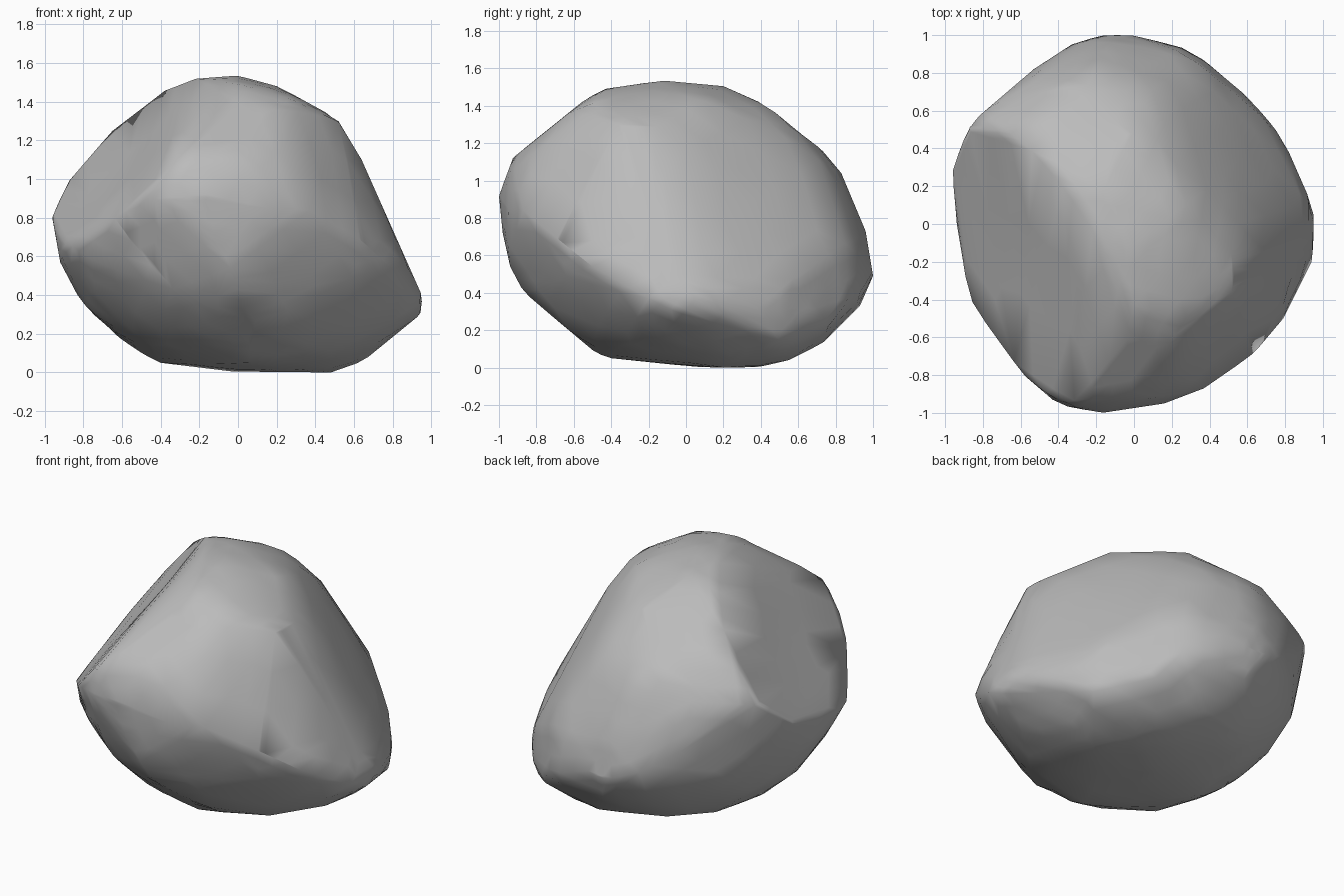
import bpy
import bmesh
from math import sqrt, exp
from mathutils import Vector

cube = bpy.data.objects.get("Cube")
if cube:
    bpy.data.objects.remove(cube, do_unlink=True)

MID_HEIGHT = 0.77
BULGE = 0.4              # how far faces swell from the corner hull to the facets
half = sqrt(0.5)
tilt = half / 2
rise = sqrt(0.75)
facets = []              # bounding planes as (normal, distance)
rims = []                # rim corners as (point, direction along the facet)


def chisel(right, up, outline):
    """Turn a clockwise outline in the right/up plane into facets and rim corners."""
    right, up = Vector(right), Vector(up)
    along = right.cross(up)
    for (a, b), (c, d) in zip(outline, outline[1:] + outline[:1]):
        side = Vector((b - d, c - a)).normalized()
        normal = right * side.x + up * side.y
        facets.append((normal, side.x * a + side.y * b))
        rims.append((right * a + up * b, along))


def centre_on_facets(point, along):
    """Slide a rim corner to the middle of the stretch that the other facets allow."""
    limits = [(h - n.dot(point), n.dot(along)) for n, h in facets
              if abs(n.dot(along)) > 0.01]
    steps = [i / 50 for i in range(-50, 51)]
    room = [min(gap - slope * t for gap, slope in limits) for t in steps]
    needed = min(max(room), 0) - 0.01
    allowed = [t for t, space in zip(steps, room) if space >= needed]
    return point + along * sum(allowed) / len(allowed)


# Outline across the width
chisel((1, 0, 0), (0, 0, 1), [
    (0, .765), (.2, .71), (.55, .53), (.63, .35), (.89, -.07), (.965, -.28),
    (.94, -.49), (.68, -.7), (.48, -.77), (-.03, -.765), (-.4, -.72),
    (-.5, -.67), (-.7, -.54), (-.83, -.37), (-.92, -.2), (-.965, .05),
    (-.87, .23), (-.65, .48), (-.38, .69), (-.22, .75)])

# Outline along the depth
chisel((0, 1, 0), (0, 0, 1), [
    (-.13, .765), (.2, .735), (.48, .61), (.67, .46), (.83, .27), (.96, -.04),
    (1, -.28), (.93, -.44), (.73, -.64), (.55, -.73), (.38, -.77), (.08, -.77),
    (-.4, -.72), (-.55, -.67), (-.72, -.56), (-.85, -.4), (-.94, -.23),
    (-.98, -.05), (-1, .15), (-.91, .39), (-.73, .55), (-.63, .62), (-.43, .72)])

# Outline of the plan
chisel((1, 0, 0), (0, 1, 0), [
    (-.17, 1), (0, 1), (.38, .9), (.58, .72), (.72, .55), (.82, .38),
    (.965, .05), (.94, -.2), (.79, -.5), (.63, -.69), (.37, -.87), (.16, -.95),
    (-.17, -1), (-.44, -.95), (-.68, -.78), (-.87, -.42), (-.94, 0),
    (-.965, .28), (-.87, .53), (-.53, .82), (-.33, .95)])

# Outlines on the three slanted diagonals
chisel((half, half, 0), (-tilt, tilt, rise), [
    (-.11, .83), (.14, .77), (.39, .66), (.57, .51), (.84, .09), (.91, -.44),
    (.86, -.62), (.63, -.76), (.41, -.84), (.08, -.87), (-.28, -.8),
    (-.62, -.62), (-.79, -.45), (-.87, -.31), (-.98, -.02)])
chisel((-half, -half, 0), (tilt, -tilt, rise), [
    (.16, .83), (.31, .8), (.9, .51), (.99, .19), (.91, -.24), (.78, -.44),
    (.58, -.64), (.37, -.76), (.07, -.85), (-.23, -.86), (-.58, -.78),
    (-.87, -.58), (-.9, -.46), (-.88, -.22), (-.64, .17), (-.27, .73)])
chisel((-half, half, 0), (tilt, tilt, rise), [
    (-.12, .7), (.35, .69), (.7, .55), (.91, .27), (.99, .13), (.91, -.31),
    (.76, -.51), (.52, -.69), (.33, -.76), (.08, -.82), (-.23, -.79),
    (-.59, -.69), (-.87, -.26), (-.93, -.09), (-.63, .52)])

# Rock body: a hull around the rim corners, swollen slightly between them
bm = bmesh.new()
for point, along in rims:
    bm.verts.new(centre_on_facets(point, along))
bmesh.ops.remove_doubles(bm, verts=bm.verts[:], dist=0.03)
bmesh.ops.convex_hull(bm, input=bm.verts[:])
loose = [v for v in bm.verts if not v.link_faces]
bmesh.ops.delete(bm, geom=loose, context='VERTS')
bmesh.ops.subdivide_edges(bm, edges=bm.edges[:], cuts=2, use_grid_fill=True)

# Swell the faces and press a shallow hollow into the front shoulder
hollow = Vector((-.68, -.1, .42))
for v in bm.verts:
    way = v.co.normalized()
    outer = min(h / n.dot(way) for n, h in facets if n.dot(way) > 0.01)
    length = v.co.length
    radius = min(outer, length + (outer - length) * BULGE)
    dip = 0.03 * exp(-((v.co - hollow).length / 0.35) ** 2)
    v.co = way * (radius - dip) + Vector((0, 0, MID_HEIGHT))

bmesh.ops.recalc_face_normals(bm, faces=bm.faces[:])
for f in bm.faces:
    f.smooth = True
mesh = bpy.data.meshes.new("rock")
bm.to_mesh(mesh)
bm.free()
rock = bpy.data.objects.new("rock", mesh)
bpy.context.collection.objects.link(rock)

# Plain grey stone
stone = bpy.data.materials.new("stone_grey")
stone.use_nodes = True
grey = (.5, .5, .5, 1)
stone.diffuse_color = grey
stone.node_tree.nodes["Principled BSDF"].inputs["Base Color"].default_value = grey
mesh.materials.append(stone)
